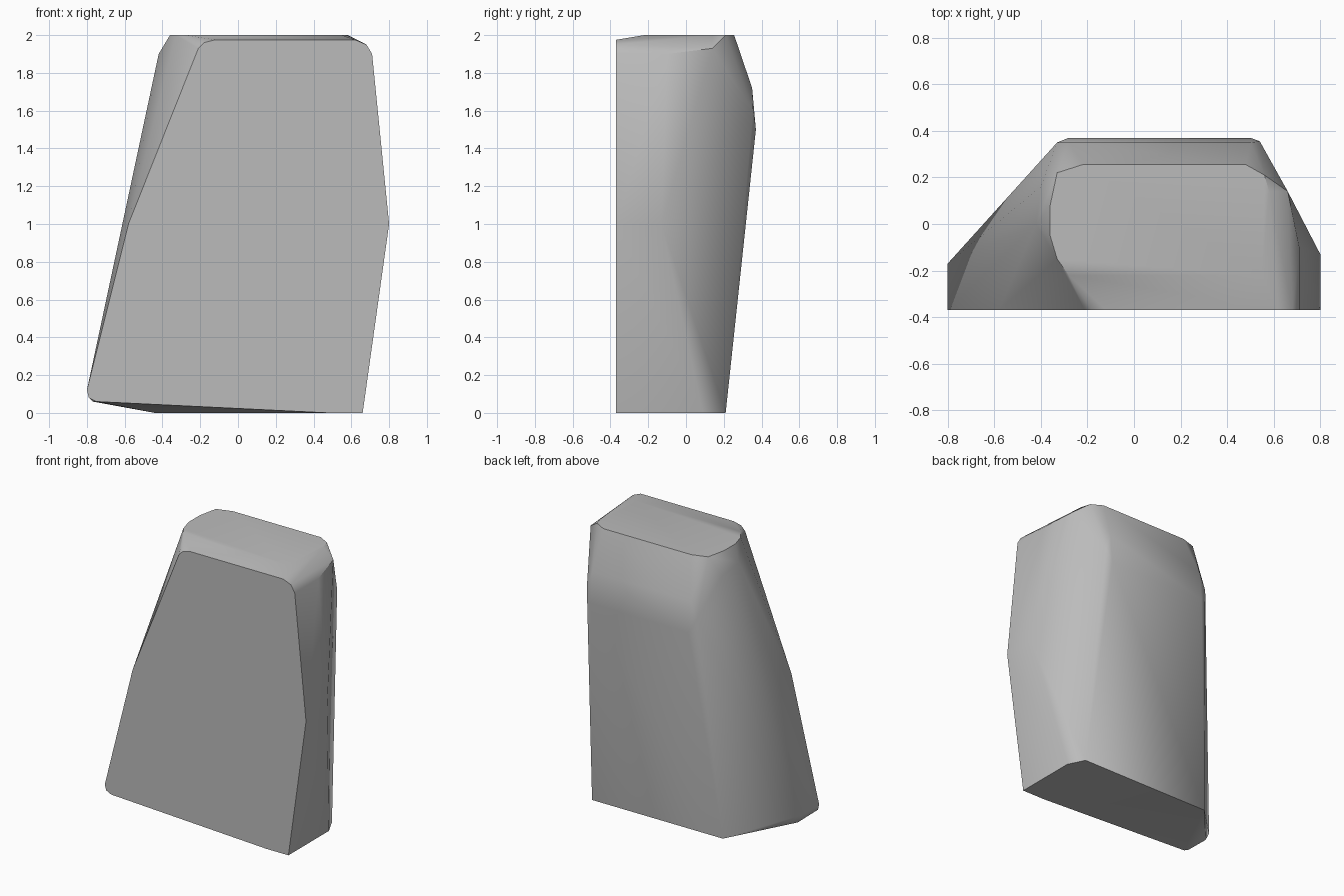
import bpy
import bmesh
import math

# Remove the default cube
cube = bpy.data.objects.get("Cube")
if cube:
    bpy.data.objects.remove(cube, do_unlink=True)

FRONT = -0.37

# Flat front outline (x, z)
front = [(-0.8, 0.12), (-0.79, 0.08), (-0.75, 0.06), (0.66, 0), (0.8, 1),
         (0.71, 1.9), (0.68, 1.95), (0.62, 1.975), (-0.12, 1.975),
         (-0.18, 1.96), (-0.21, 1.93), (-0.58, 1)]

# Flat top outline (x, y)
top = [(0.55, -0.22), (0.58, 0.14), (0.56, 0.21), (0.48, 0.255), (-0.22, 0.255),
       (-0.33, 0.22), (-0.36, 0.08), (-0.36, -0.05), (-0.33, -0.15), (-0.28, -0.22)]

# Base outline (x, y)
base = [(0.48, FRONT), (0.66, 0.09), (0.6, 0.21), (-0.44, 0.21)]

# Bevelled side and back corners (x, y, z)
corners = [(0.8, -0.13, 1), (0.71, -0.1, 1.9), (0.66, 0.14, 1.93),
           (0.54, 0.355, 1.6), (0.5, 0.37, 1.5), (0.5, 0.35, 1.72),
           (-0.28, 0.37, 1.5), (-0.33, 0.35, 1.6), (-0.28, 0.35, 1.72),
           (-0.42, 0, 1.9), (-0.4, 0.16, 1.86),
           (-0.8, -0.17, 0.12), (-0.77, -0.17, 0.06)]

points = [(x, FRONT, z) for x, z in front]
points += [(x, y, 2) for x, y in top]
points += [(x, y, 0) for x, y in base]
points += corners

# Wrap the outlines in one convex body and merge its flat areas
bm = bmesh.new()
for p in points:
    bm.verts.new(p)
hull = bmesh.ops.convex_hull(bm, input=bm.verts[:])
loose = {g for g in hull["geom_interior"] + hull["geom_unused"]
         if isinstance(g, bmesh.types.BMVert)}
bmesh.ops.delete(bm, geom=list(loose), context="VERTS")
bmesh.ops.dissolve_limit(bm, angle_limit=math.radians(1),
                         verts=bm.verts[:], edges=bm.edges[:])
bmesh.ops.recalc_face_normals(bm, faces=bm.faces[:])

mesh = bpy.data.meshes.new("tapered_block")
bm.to_mesh(mesh)
bm.free()
block = bpy.data.objects.new("tapered_block", mesh)
bpy.context.collection.objects.link(block)

# Plain grey
grey = bpy.data.materials.new("plain_grey")
grey.use_nodes = True
colour = (0.5, 0.5, 0.5, 1)
grey.diffuse_color = colour
grey.node_tree.nodes["Principled BSDF"].inputs["Base Color"].default_value = colour
mesh.materials.append(grey)

# Smooth the soft bevels, keep the hard edges
bpy.ops.object.select_all(action="DESELECT")
block.select_set(True)
bpy.context.view_layer.objects.active = block
bpy.ops.object.shade_smooth_by_angle(angle=math.radians(40))
